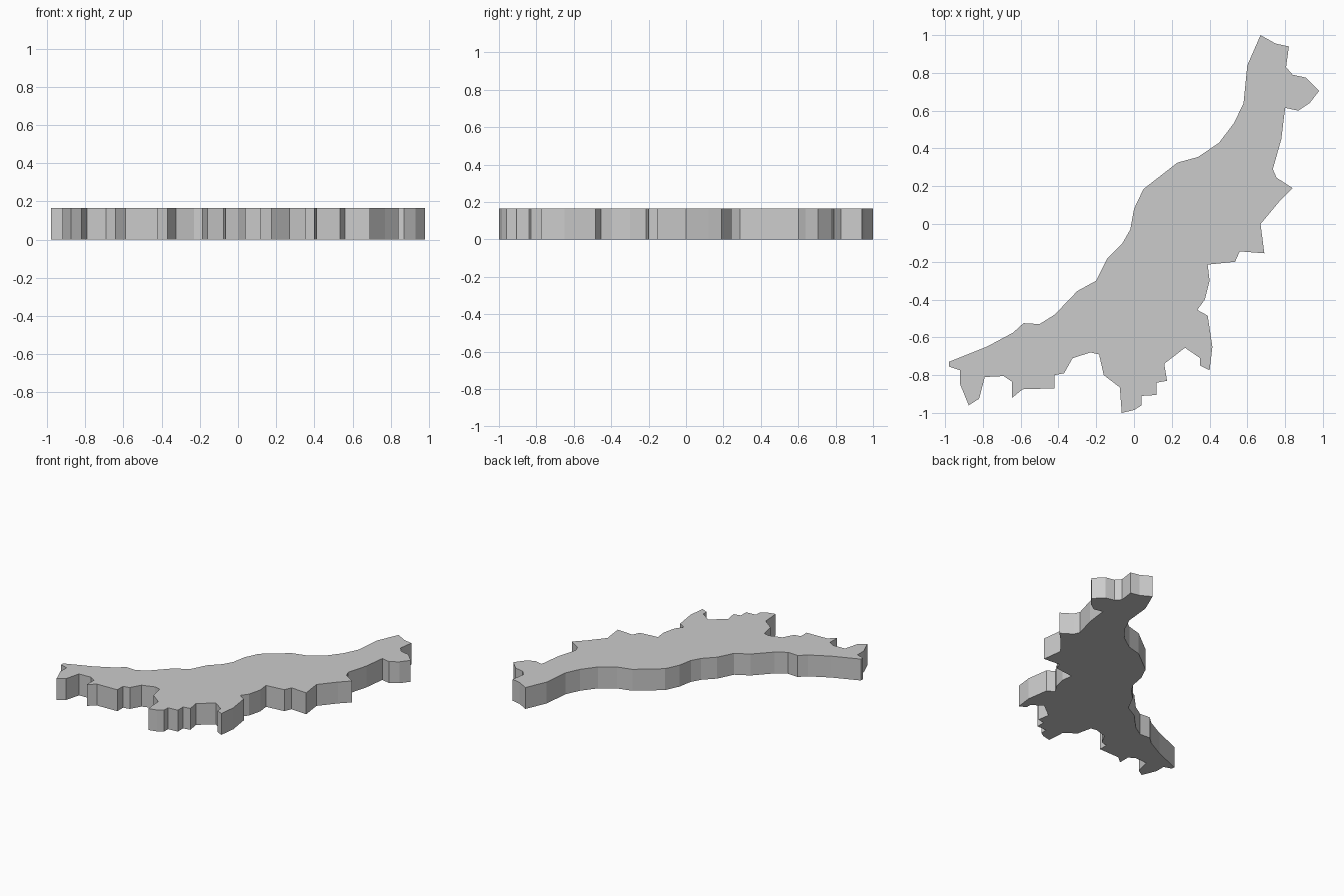
import bpy
import bmesh

THICKNESS = 0.165

# Simplified map outline, clockwise from the south-west tip
outline = [
    # smooth inland border
    (-.98, -.73), (-.78, -.65), (-.64, -.575), (-.585, -.525), (-.5, -.53),
    (-.42, -.48), (-.3, -.355), (-.2, -.3), (-.14, -.18), (-.06, -.1),
    (-.02, -.03), (0, .08), (.05, .185), (.23, .325), (.34, .355), (.45, .43),
    (.53, .535), (.58, .64), (.6, .84), (.67, 1),
    # east edge
    (.75, .955), (.82, .94), (.805, .83), (.84, .79), (.91, .775), (.98, .705),
    (.93, .64), (.87, .6), (.8, .615), (.78, .45), (.735, .29), (.755, .245),
    (.84, .19), (.77, .12), (.67, 0), (.69, -.155), (.56, -.145), (.535, -.2),
    (.39, -.215), (.4, -.3), (.375, -.4), (.335, -.455), (.39, -.485),
    (.415, -.65), (.4, -.775),
    # jagged south edge
    (.35, -.75), (.35, -.71), (.27, -.655), (.16, -.74), (.175, -.83),
    (.12, -.84), (.12, -.905), (.04, -.91), (.04, -.96), (0, -.985),
    (-.065, -1), (-.075, -.865), (-.16, -.8), (-.185, -.69), (-.23, -.68),
    (-.325, -.71), (-.37, -.79), (-.42, -.8), (-.42, -.87), (-.59, -.875),
    (-.645, -.92), (-.645, -.835), (-.69, -.805), (-.79, -.81), (-.82, -.925),
    (-.875, -.96), (-.92, -.85), (-.92, -.775), (-.98, -.755),
]

# Flat slab raised from the outline
bm = bmesh.new()
base = bm.faces.new([bm.verts.new((x, y, 0)) for x, y in outline])
raised = bmesh.ops.extrude_face_region(bm, geom=[base], use_keep_orig=True)
top = [g for g in raised["geom"] if isinstance(g, bmesh.types.BMVert)]
bmesh.ops.translate(bm, verts=top, vec=(0, 0, THICKNESS))
bmesh.ops.recalc_face_normals(bm, faces=bm.faces[:])

mesh = bpy.data.meshes.new("map_slab")
bm.to_mesh(mesh)
bm.free()
slab = bpy.data.objects.new("map_slab", mesh)
bpy.context.collection.objects.link(slab)
